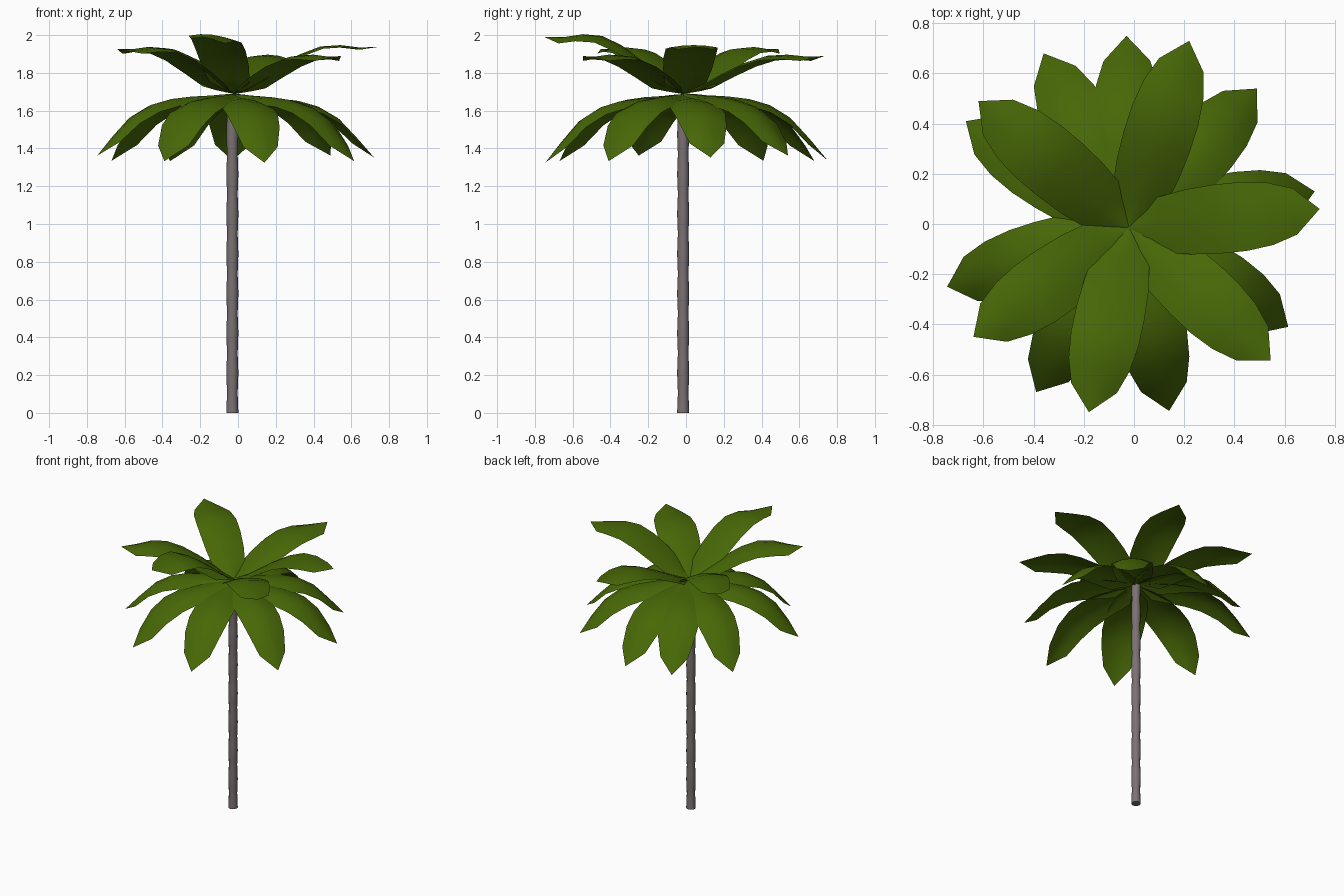
import bpy
import bmesh
import math
from mathutils import Vector

cube = bpy.data.objects.get("Cube")
if cube:
    bpy.data.objects.remove(cube, do_unlink=True)

CENTRE = Vector((-0.02, -0.015, 0))


def material(name, rgb):
    mat = bpy.data.materials.new(name)
    mat.use_nodes = True
    mat.diffuse_color = (*rgb, 1)
    bsdf = mat.node_tree.nodes["Principled BSDF"]
    bsdf.inputs["Base Color"].default_value = (*rgb, 1)
    bsdf.inputs["Roughness"].default_value = 0.8
    return mat


leaf_green = material("leaf green", (0.064, 0.138, 0.002))
bark_grey = material("bark grey", (0.2, 0.165, 0.17))


def finish(bm, name, mat):
    mesh = bpy.data.meshes.new(name)
    bm.to_mesh(mesh)
    bm.free()
    mesh.materials.append(mat)
    for poly in mesh.polygons:
        poly.use_smooth = True
    obj = bpy.data.objects.new(name, mesh)
    bpy.context.collection.objects.link(obj)
    return obj


# Leaf outline: fraction of length, half width, height for each crown layer
OUTLINE = [(0, 0.006), (0.1, 0.06), (0.16, 0.11), (0.31, 0.13),
           (0.46, 0.138), (0.6, 0.138), (0.74, 0.125), (0.87, 0.093), (1, 0)]
RISING = [0, 0.035, 0.065, 0.14, 0.205, 0.245, 0.252, 0.24, 0.242]
DROOPING = [0, -0.005, -0.01, -0.016, -0.03, -0.061, -0.125, -0.23, -0.345]


def leaf(name, tip, heights, scale, base_z, sag, roll=0):
    """One leaf blade, arched across so that its edges sag below the midrib."""
    axis = Vector((*tip, 0)) - CENTRE
    side = Vector((-axis.y, axis.x, 0)).normalized()
    bm = bmesh.new()
    rows = []
    for (t, half), h in zip(OUTLINE, heights):
        mid = CENTRE + axis * t + Vector((0, 0, base_z + h * scale))
        row = []
        for u in ((-1, -0.5, 0, 0.5, 1) if half else (0,)):
            w = u * half
            drop = sag * u * u * min(1, half / 0.1)
            row.append(bm.verts.new(mid + side * w + Vector((0, 0, w * roll * t - drop))))
        rows.append(row)
    for a, b in zip(rows, rows[1:]):
        for i in range(len(a) - 1):
            if len(b) == 1:
                bm.faces.new((a[i], b[0], a[i + 1]))
            else:
                bm.faces.new((a[i], b[i], b[i + 1], a[i + 1]))
    bm.normal_update()
    return finish(bm, name, leaf_green)


# Upper crown: tip position, rise, edge sag, sideways roll
upper = [((0.74, 0.06), 1.02, 0.012, 0), ((0.22, 0.73), 0.82, 0.025, 0),
         ((-0.62, 0.49), 0.98, 0.025, 0), ((-0.64, -0.45), 0.98, 0.025, 0),
         ((-0.18, -0.75), 1.24, 0.02, -0.16), ((0.545, -0.545), 0.82, 0.025, 0)]
for n, (tip, rise, sag, roll) in enumerate(upper, 1):
    leaf(f"upper_leaf_{n}", tip, RISING, rise, 1.69, sag, roll)

# Lower crown: tip position and height of the stem end
lower = [((0.72, 0.13), 1.68), ((0.49, 0.54), 1.69), ((-0.03, 0.75), 1.692),
         ((-0.36, 0.68), 1.688), ((-0.67, 0.41), 1.69), ((-0.745, -0.25), 1.69),
         ((-0.39, -0.67), 1.688), ((0.14, -0.745), 1.68), ((0.615, -0.41), 1.688)]
for n, (tip, stem_z) in enumerate(lower, 1):
    droop = 0.95 if n in (1, 2, 6) else 1.03
    leaf(f"lower_leaf_{n}", tip, DROOPING, droop, stem_z, 0.038)

# Trunk with gently swollen rings
SIDES, LEVELS, TOP = 12, 32, 1.685
bm = bmesh.new()
rings = []
for k in range(LEVELS + 1):
    radius = 0.03 + 0.002 * math.cos(k * math.pi / 2)
    z = TOP * k / LEVELS
    rings.append([bm.verts.new((-0.03 + radius * math.cos(a),
                                -0.015 + radius * math.sin(a), z))
                  for a in (i * math.tau / SIDES for i in range(SIDES))])
for a, b in zip(rings, rings[1:]):
    for i in range(SIDES):
        j = (i + 1) % SIDES
        bm.faces.new((a[i], a[j], b[j], b[i]))
bm.faces.new(rings[0][::-1])
bm.faces.new(rings[-1])
trunk = finish(bm, "trunk", bark_grey)
bpy.context.view_layer.objects.active = trunk
trunk.select_set(True)
bpy.ops.object.shade_smooth_by_angle(angle=math.radians(40))
